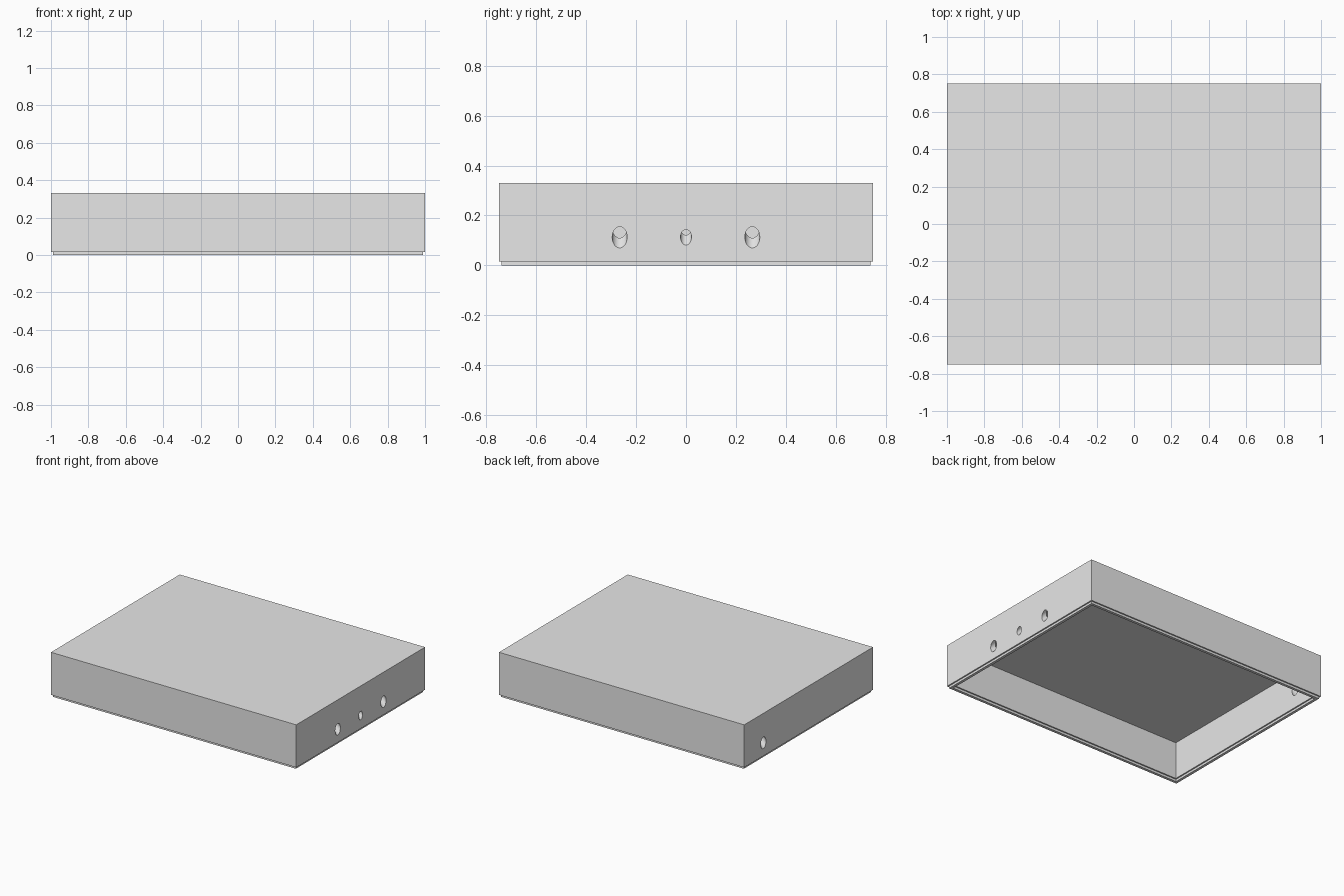
import bpy, bmesh, math
from mathutils import Matrix, Vector

if "Cube" in bpy.data.objects:
    bpy.data.objects.remove(bpy.data.objects["Cube"])

grey = bpy.data.materials.new("plain grey")
grey.diffuse_color = (0.8, 0.8, 0.8, 1)
grey.use_nodes = True
grey.node_tree.nodes["Principled BSDF"].inputs["Base Color"].default_value = grey.diffuse_color

HX, HY = 1.0, 0.75
HOLE_Z = 0.112


def make_object(name, bm):
    bmesh.ops.recalc_face_normals(bm, faces=bm.faces)
    mesh = bpy.data.meshes.new(name)
    bm.to_mesh(mesh)
    bm.free()
    mesh.materials.append(grey)
    ob = bpy.data.objects.new(name, mesh)
    bpy.context.collection.objects.link(ob)
    return ob


# Open-bottomed cover: wall section given as (inset, height), outside to inside
section = [(0, 0.33), (0, 0.016), (0.01, 0.016), (0.01, 0),
           (0.03, 0), (0.03, 0.016), (0.04, 0.016), (0.04, 0.29)]
bm = bmesh.new()
rings = [[bm.verts.new((sx * (HX - d), sy * (HY - d), z))
          for sx, sy in ((-1, -1), (1, -1), (1, 1), (-1, 1))]
         for d, z in section]
for a, b in zip(rings, rings[1:]):
    for i in range(4):
        j = (i + 1) % 4
        bm.faces.new((a[i], a[j], b[j], b[i]))
bm.faces.new(rings[0])
bm.faces.new(rings[-1])
cover = make_object("box_cover", bm)

# Slanted holes: rise 45 degrees going inward (side, y, radius)
holes = [(1, -0.266, 0.03), (1, 0, 0.022), (1, 0.266, 0.03), (-1, 0.527, 0.03)]
bm = bmesh.new()
for side, y, r in holes:
    place = (Matrix.Translation(Vector((side * HX, y, HOLE_Z)))
             @ Matrix.Rotation(-side * math.pi / 4, 4, 'Y'))
    bmesh.ops.create_cone(bm, cap_ends=True, segments=32, radius1=r,
                          radius2=r, depth=0.26, matrix=place)
cutter = make_object("hole_cutter", bm)
cutter.hide_render = True

mod = cover.modifiers.new("holes", 'BOOLEAN')
mod.operation = 'DIFFERENCE'
mod.solver = 'EXACT'
mod.object = cutter

# Apply the cut and discard the cutter
bpy.context.view_layer.objects.active = cover
cover.select_set(True)
bpy.ops.object.modifier_apply(modifier=mod.name)
bpy.data.objects.remove(cutter)
bpy.ops.object.shade_smooth_by_angle(angle=math.radians(30))
